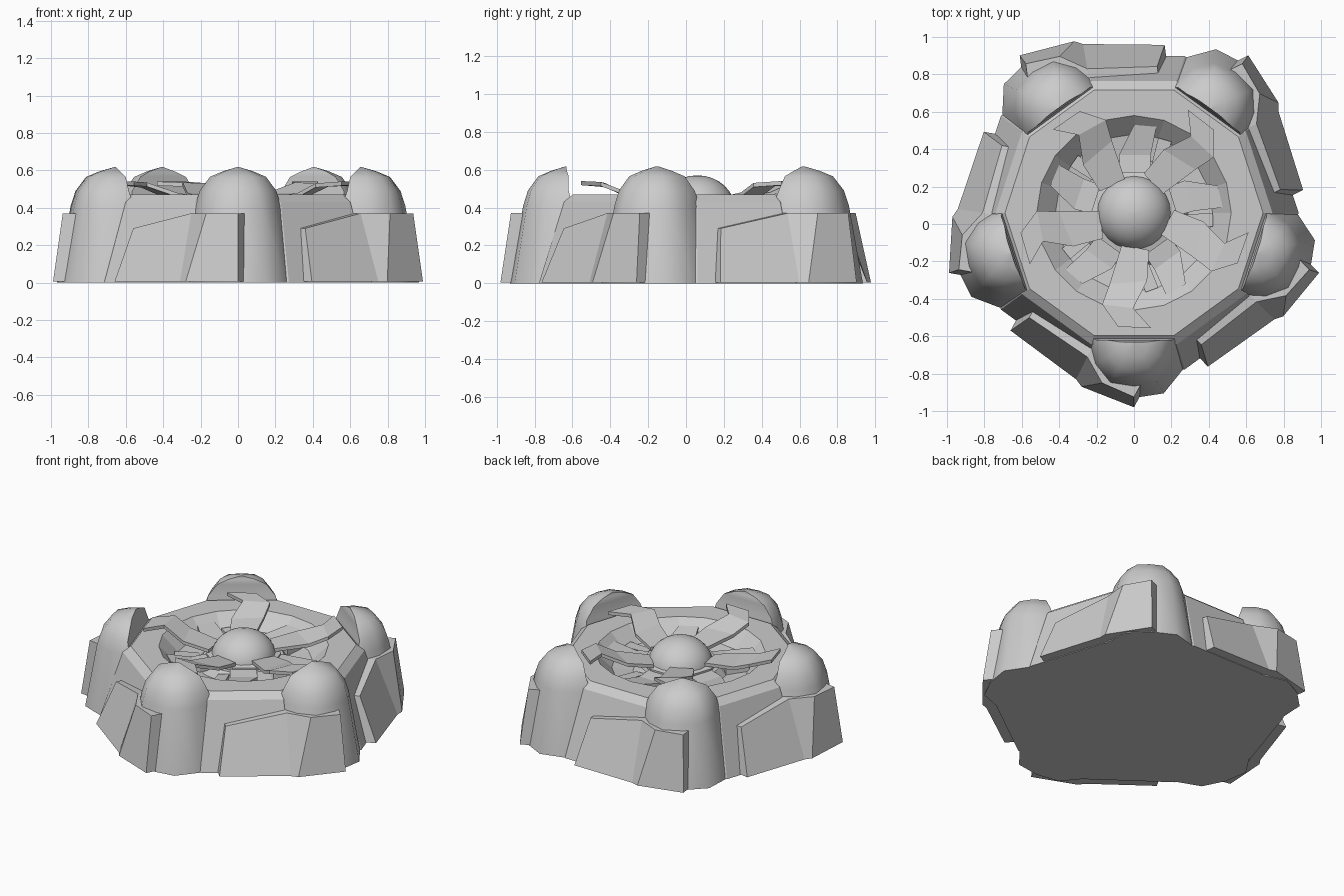
import bpy, bmesh, math
from mathutils import Vector

if "Cube" in bpy.data.objects:
    bpy.data.objects.remove(bpy.data.objects["Cube"])

CY = 0.06                                   # centre of the five-fold axis
TOWER_ANGLES = [-90 + 72 * k for k in range(5)]


def place(u, v, z, deg):
    """u = outward, v = clockwise sideways, about the axis at the given angle."""
    a = math.radians(deg)
    return Vector((u * math.cos(a) + v * math.sin(a),
                   CY + u * math.sin(a) - v * math.cos(a), z))


def make(name, verts, faces, smooth=None):
    me = bpy.data.meshes.new(name)
    me.from_pydata([tuple(v) for v in verts], [], faces)
    bm = bmesh.new()
    bm.from_mesh(me)
    bmesh.ops.recalc_face_normals(bm, faces=bm.faces[:])
    bm.to_mesh(me)
    bm.free()
    ob = bpy.data.objects.new(name, me)
    bpy.context.collection.objects.link(ob)
    if smooth:
        bpy.ops.object.select_all(action='DESELECT')
        ob.select_set(True)
        bpy.context.view_layer.objects.active = ob
        bpy.ops.object.shade_smooth_by_angle(angle=math.radians(smooth))
    return ob


def loft(name, rings, smooth=None):
    """Closed rings of equal length, capped at both ends."""
    n = len(rings[0])
    verts = [p for r in rings for p in r]
    faces = [(i * n + j, i * n + (j + 1) % n, (i + 1) * n + (j + 1) % n, (i + 1) * n + j)
             for i in range(len(rings) - 1) for j in range(n)]
    faces += [tuple(range(n)), tuple(range(len(verts) - n, len(verts)))]
    return make(name, verts, faces, smooth)


def slab(name, side_a, side_b, offset, deg):
    """Folded plate between two edges, thickened by an offset in local (u, v, z)."""
    rings = []
    for a, b in zip(side_a, side_b):
        a, b, o = Vector(a), Vector(b), Vector(offset)
        rings.append([place(*p, deg) for p in (a, b, b + o, a + o)])
    return loft(name, rings)


def ring(r, z, decagon):
    pts = []
    for i in range(20):
        rr = r * math.cos(math.pi / 10) if decagon and i % 2 else r
        pts.append(place(rr, 0, z, 18 * i))
    return pts


# ten-sided base with bevelled rim and a round basin
loft("base_body", [ring(0.88, 0.01, True), ring(0.74, 0.44, True), ring(0.69, 0.48, True),
                   ring(0.52, 0.48, False), ring(0.42, 0.38, False), ring(0.29, 0.36, False),
                   ring(0.25, 0.41, False)])

# central dome and its collar
dome = []
for k in range(9):
    t = math.radians(88 * k / 8)
    dome.append([place(0.2 * math.cos(t), 0, 0.40 + 0.18 * math.sin(t), 15 * i) for i in range(24)])
loft("centre_dome", dome, 40)
loft("dome_collar", [ring(0.23, 0.36, True), ring(0.23, 0.43, True), ring(0.19, 0.44, True)])

# radius, height profile of the rounded corner towers
TOWER = [(0.30, 0.01), (0.23, 0.42), (0.205, 0.50), (0.15, 0.575), (0.08, 0.605), (0.004, 0.628)]
# wrapped armour panel: top and bottom edges
PANEL_TOP = [(0.985, 0, 0.38), (0.91, 0.17, 0.38), (0.77, 0.25, 0.38), (0.56, 0.56, 0.30)]
PANEL_LOW = [(1.04, 0, 0.015), (0.93, 0.28, 0.015), (0.89, 0.31, 0.015), (0.63, 0.66, 0.015)]
# hooked upper blade
ARM_A = [(0.17, 0.065, 0.46), (0.38, 0.13, 0.49), (0.49, 0.17, 0.54), (0.61, 0.085, 0.55)]
ARM_B = [(0.20, -0.08, 0.46), (0.365, -0.07, 0.49), (0.51, 0.005, 0.545), (0.615, -0.09, 0.55)]
# stepped lower blade
TOOTH_A = [(0.20, 0.085, 0.42), (0.31, 0.09, 0.41), (0.46, 0.12, 0.44)]
TOOTH_B = [(0.20, -0.075, 0.42), (0.31, -0.08, 0.41), (0.47, 0.0, 0.44)]

for k, deg in enumerate(TOWER_ANGLES):
    # half-round tower with a flat inner face
    rings = []
    for r, z in TOWER:
        half = [(0.69 + r * math.cos(math.radians(t)) * (1.06 if abs(t) == 30 else 1),
                 r * math.sin(math.radians(t)) * (1.06 if abs(t) == 30 else 1))
                for t in range(-90, 91, 30)]
        inner = 0.66 + (0.02 if z > 0.49 else 0) + (0.01 if z > 0.6 else 0)
        half += [(inner, r), (inner, -r)]
        rings.append([place(u, v, z, deg) for u, v in half])
    loft(f"corner_tower_{k}", rings, 50)

    slab(f"armour_panel_{k}", PANEL_TOP, PANEL_LOW, (-0.065, -0.035, 0), deg)
    slab(f"upper_blade_{k}", ARM_A, ARM_B, (0, 0, -0.022), deg)
    slab(f"lower_blade_{k}", TOOTH_A, TOOTH_B, (0, 0, -0.03), deg + 36)
    # small filler block beside each lower blade
    slab(f"basin_block_{k}", [(0.24, 0.16, 0.40), (0.38, 0.20, 0.41)],
         [(0.24, 0.09, 0.40), (0.40, 0.13, 0.41)], (0, 0, -0.05), deg + 36)

bpy.ops.object.select_all(action='DESELECT')
# drop the whole model onto the ground plane
for ob in bpy.context.collection.objects:
    ob.location.z -= 0.01
